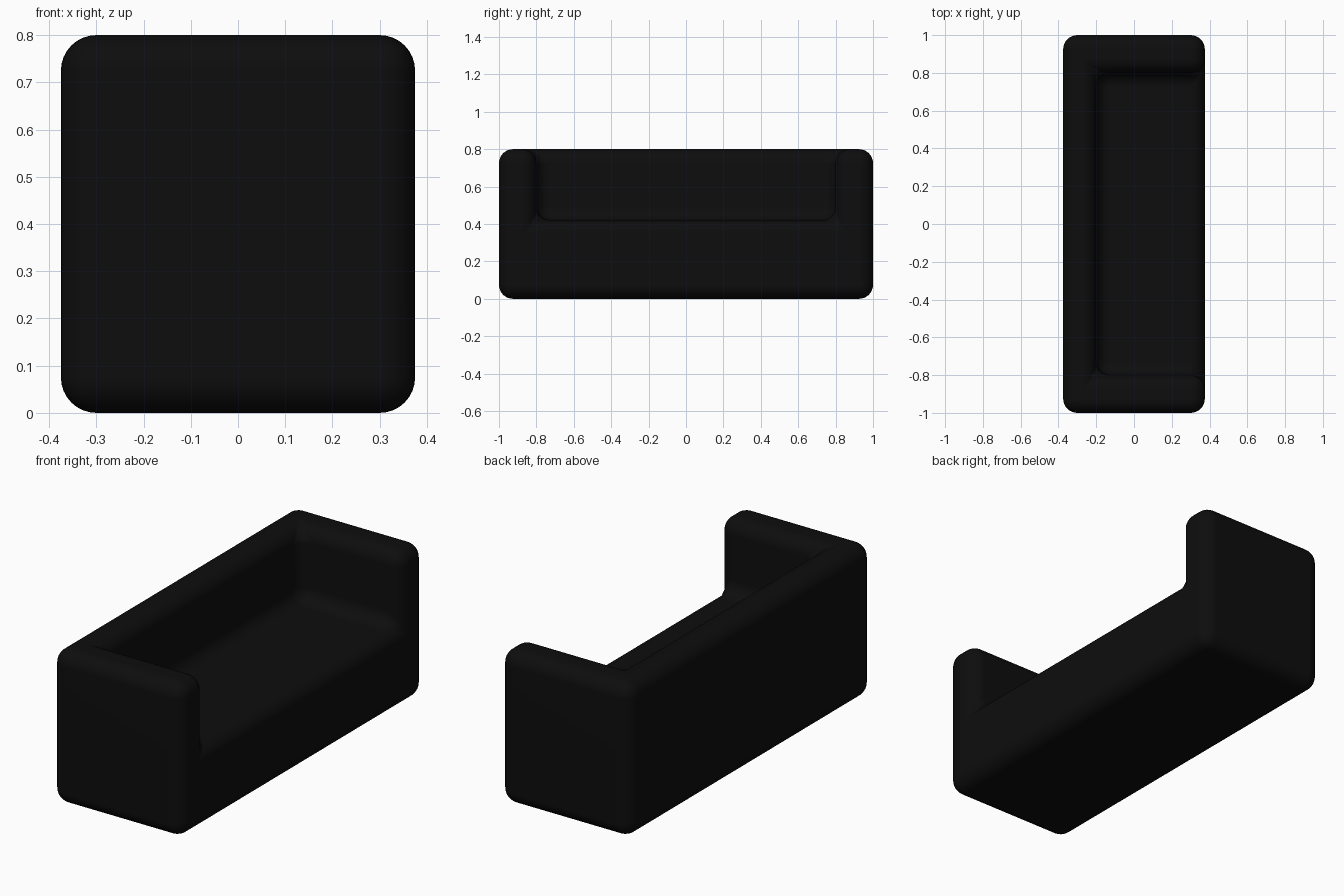
import bpy

if "Cube" in bpy.data.objects:
    bpy.data.objects.remove(bpy.data.objects["Cube"], do_unlink=True)

# Dark upholstery
black = bpy.data.materials.new("black_upholstery")
black.use_nodes = True
colour = (0.004, 0.004, 0.004, 1)
black.diffuse_color = colour
black.node_tree.nodes["Principled BSDF"].inputs["Base Color"].default_value = colour


def box(name, low, high):
    """Box between two opposite corners."""
    bpy.ops.mesh.primitive_cube_add(size=1, location=[(a + b) / 2 for a, b in zip(low, high)])
    obj = bpy.context.object
    obj.name = name
    obj.scale = [b - a for a, b in zip(low, high)]
    bpy.ops.object.transform_apply(location=True, rotation=False, scale=True)
    return obj


# Sofa block and the seat space carved out of it
recess = box("seat_recess_cutter", (-0.2, -0.8, 0.42), (0.6, 0.8, 1.0))
recess.hide_render = True
sofa = box("sofa_body", (-0.375, -1, 0), (0.375, 1, 0.8))
sofa.data.materials.append(black)

cut = sofa.modifiers.new("seat_space", "BOOLEAN")
cut.operation = "DIFFERENCE"
cut.solver = "EXACT"
cut.object = recess
bpy.ops.object.modifier_apply(modifier=cut.name)
bpy.data.objects.remove(recess, do_unlink=True)

# Soft rounding on every edge, inner creases included
soft = sofa.modifiers.new("soft_edges", "BEVEL")
soft.width = 0.075
soft.segments = 8
soft.limit_method = "ANGLE"
bpy.ops.object.modifier_apply(modifier=soft.name)

bpy.ops.object.shade_smooth_by_angle()
flat = sofa.modifiers.new("flat_panels", "WEIGHTED_NORMAL")
flat.keep_sharp = True
